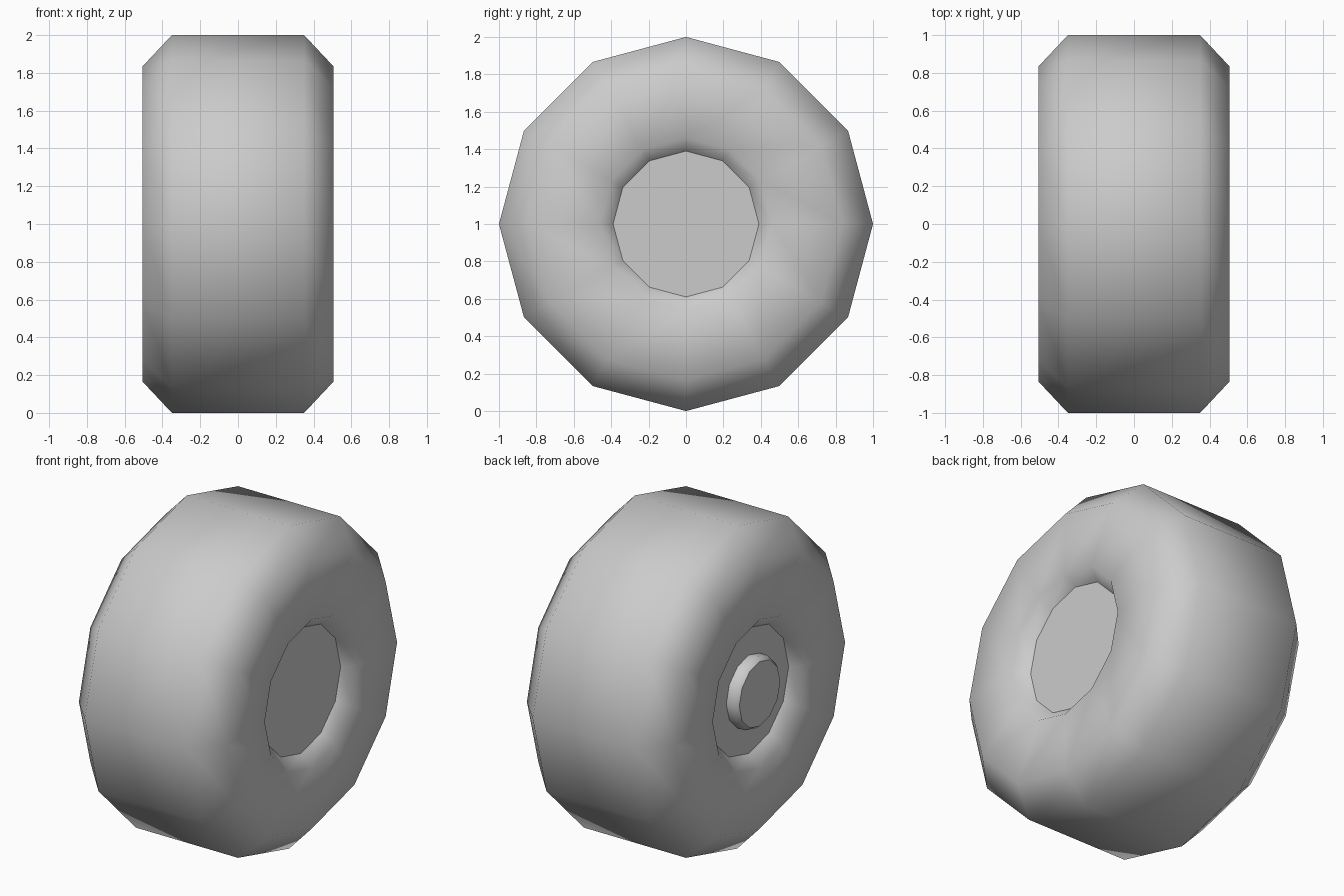
import bpy
import bmesh
import math

SIDES = 12

cube = bpy.data.objects.get("Cube")
if cube:
    bpy.data.objects.remove(cube, do_unlink=True)

grey = bpy.data.materials.new("plain grey")
grey.use_nodes = True
colour = (0.6, 0.6, 0.6, 1)
grey.diffuse_color = colour
grey.node_tree.nodes["Principled BSDF"].inputs["Base Color"].default_value = colour


def lathe(name, profile):
    """Spin (x, radius) points around the axle and cap both ends flat."""
    bm = bmesh.new()
    rings = []
    for x, r in profile:
        ring = []
        for i in range(SIDES):
            a = math.tau * i / SIDES
            ring.append(bm.verts.new((x, r * math.sin(a), r * math.cos(a) + 1)))
        rings.append(ring)
    for near, far in zip(rings, rings[1:]):
        for i in range(SIDES):
            j = (i + 1) % SIDES
            bm.faces.new((near[i], near[j], far[j], far[i])).smooth = True
    for ring in (rings[0], rings[-1]):
        cap = bm.faces.new(ring)
        for edge in cap.edges:
            edge.smooth = False
    bmesh.ops.recalc_face_normals(bm, faces=bm.faces)
    mesh = bpy.data.meshes.new(name)
    bm.to_mesh(mesh)
    bm.free()
    mesh.materials.append(grey)
    obj = bpy.data.objects.new(name, mesh)
    bpy.context.collection.objects.link(obj)
    return obj


# Tyre: recessed hub disc, lip, side wall, chamfer and flat tread, mirrored
half = [(0.43, 0.39), (0.505, 0.46), (0.505, 0.835), (0.35, 1.0)]
lathe("wheel", half + [(-x, r) for x, r in reversed(half)])

# Axle boss on one side only
lathe("axle_boss", [(-0.42, 0.22), (-0.48, 0.22), (-0.505, 0.2)])
